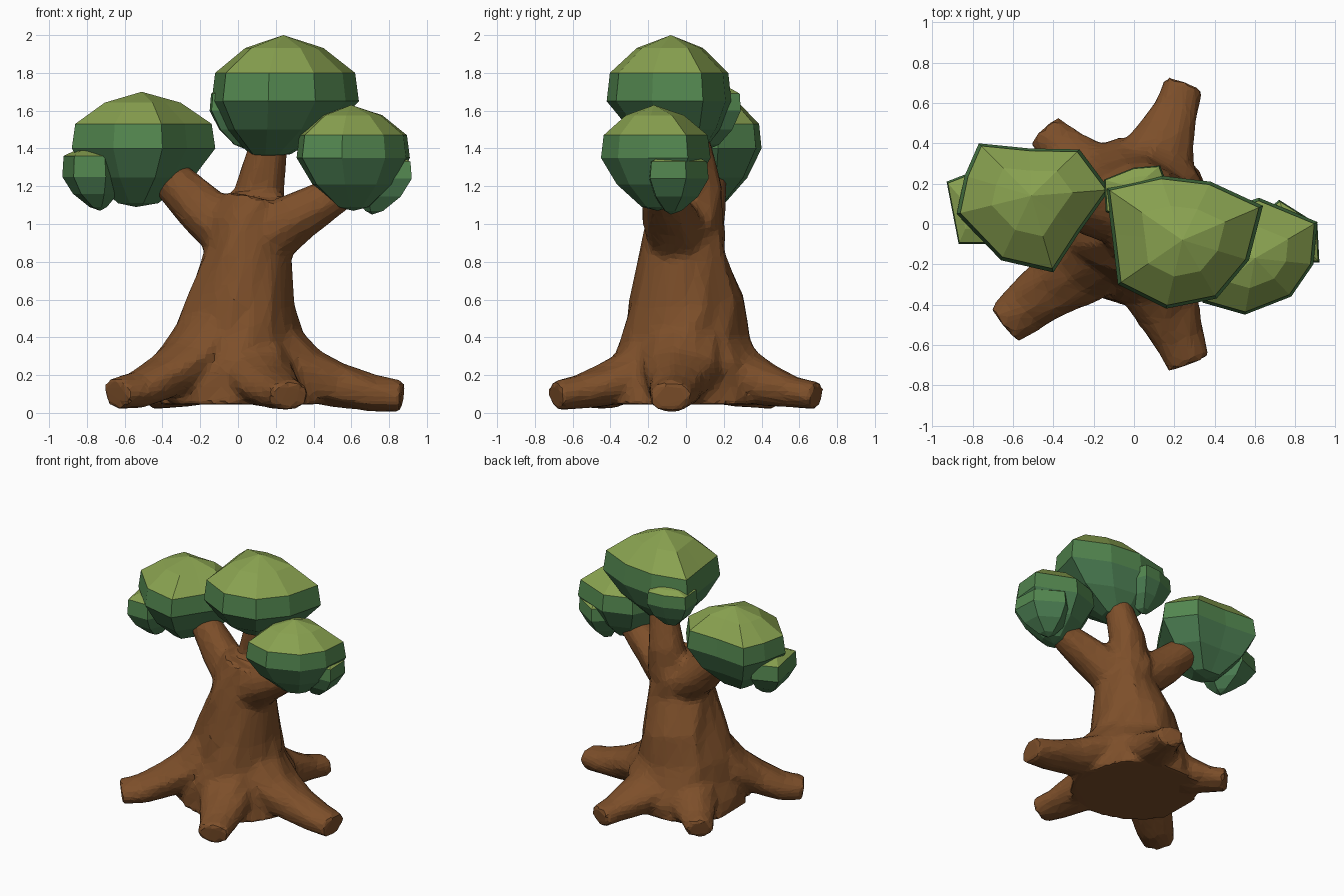
import bpy
import bmesh
import math
import random
from mathutils import Vector

random.seed(4)
cube = bpy.data.objects.get("Cube")
if cube:
    bpy.data.objects.remove(cube, do_unlink=True)


def material(name, rgb):
    mat = bpy.data.materials.new(name)
    mat.use_nodes = True
    color = (*rgb, 1)
    mat.diffuse_color = color
    mat.node_tree.nodes["Principled BSDF"].inputs["Base Color"].default_value = color
    return mat


bark = material("brown bark", (0.205, 0.078, 0.023))
leaf_top = material("light leaf green", (0.25, 0.36, 0.08))
leaf_band = material("mid leaf green", (0.086, 0.24, 0.078))
leaf_under = material("deep leaf green", (0.072, 0.21, 0.086))


def skin(bm, rings):
    """Join successive vertex rings with quads."""
    for low, high in zip(rings, rings[1:]):
        n = len(low)
        for i in range(n):
            j = (i + 1) % n
            bm.faces.new((low[i], low[j], high[j], high[i]))


def limb(bm, path, sides=12, width=1.0):
    """Closed, knobbly tube through (x, y, z, radius) points, widened sideways."""
    points = [Vector(p[:3]) for p in path]
    run = points[-1] - points[0]
    side = Vector((-run.y, run.x, 0)).normalized()
    rings = []
    for k, p in enumerate(points):
        tangent = points[min(k + 1, len(points) - 1)] - points[max(k - 1, 0)]
        turn = Vector((0, 0, 1)).rotation_difference(tangent)
        ring = []
        for i in range(sides):
            a = math.tau * i / sides
            r = path[k][3] * random.uniform(0.93, 1.07)
            offset = turn @ Vector((r * math.cos(a), r * math.sin(a), 0))
            offset += side * offset.dot(side) * (width - 1)
            ring.append(bm.verts.new(p + offset))
        rings.append(ring)
    skin(bm, rings)
    bm.faces.new(rings[0])
    bm.faces.new(rings[-1])


def root(bm, tip, radius, tip_z=0.09, lift=0.0):
    """Wide root sloping out of the trunk and flattening toward its tip."""
    x, y = tip
    steps = ((0.18, 0.40 + lift, 0.15), (0.40, 0.20 + lift, 0.15),
             (0.62, 0.145 + lift * 0.5, 0.115), (0.82, tip_z + 0.02, radius * 1.15),
             (1.0, tip_z, radius))
    limb(bm, [(x * f, y * f, z, r) for f, z, r in steps], width=1.38)


bm = bmesh.new()

# Flared trunk
limb(bm, [(0, 0, 0.045, 0.43), (0, 0, 0.15, 0.415), (0, 0, 0.27, 0.385),
          (0, 0, 0.40, 0.34), (0.025, 0, 0.60, 0.29), (0.055, -0.02, 0.85, 0.235),
          (0.07, -0.01, 1.0, 0.21), (0.1, 0, 1.13, 0.17)], 18)

# Five roots
root(bm, (0.87, -0.08), 0.083, 0.085)
root(bm, (0.25, 0.695), 0.072)
root(bm, (0.27, -0.69), 0.08)
root(bm, (-0.645, -0.495), 0.083, 0.10, 0.07)
root(bm, (-0.445, 0.465), 0.072)

# Three branches
limb(bm, [(0.0, 0.02, 0.92, 0.16), (-0.2, 0.07, 1.08, 0.137), (-0.41, 0.12, 1.29, 0.1)])
limb(bm, [(0.1, -0.03, 0.91, 0.18), (0.32, -0.09, 1.04, 0.14), (0.56, -0.14, 1.18, 0.095)])
limb(bm, [(0.1, 0.05, 1.0, 0.15), (0.12, 0.07, 1.2, 0.125), (0.17, 0.03, 1.46, 0.095)])

bmesh.ops.recalc_face_normals(bm, faces=bm.faces)
mesh = bpy.data.meshes.new("trunk")
bm.to_mesh(mesh)
bm.free()
trunk = bpy.data.objects.new("trunk_roots_and_branches", mesh)
bpy.context.collection.objects.link(trunk)

# Fuse the wood into one faceted skin
fuse = trunk.modifiers.new("fuse", "REMESH")
fuse.mode = "VOXEL"
fuse.voxel_size = 0.025
soften = trunk.modifiers.new("soften", "SMOOTH")
soften.iterations = 1
facet = trunk.modifiers.new("facet", "DECIMATE")
facet.ratio = 0.2
graph = bpy.context.evaluated_depsgraph_get()
fused = bpy.data.meshes.new_from_object(trunk.evaluated_get(graph))
trunk.modifiers.clear()
trunk.data = fused
fused.materials.clear()
fused.materials.append(bark)
fused.polygons.foreach_set("material_index", [0] * len(fused.polygons))
fused.polygons.foreach_set("use_smooth", [False] * len(fused.polygons))


def foliage(name, outline, apex, rim, belly, base):
    """Faceted crown: light domed cap, upright band, deeper green underside."""
    bm = bmesh.new()
    top, bottom = Vector(apex), Vector(base)
    mid_z = belly + (bottom.z - belly) * 0.5

    def ring(center, scale, z):
        return [bm.verts.new((center.x + (x - center.x) * scale,
                              center.y + (y - center.y) * scale, z)) for x, y in outline]

    rings = [ring(bottom, 0.28, bottom.z + 0.02), ring(bottom, 0.72, mid_z),
             ring(top, 1.0, belly), ring(top, 0.95, rim),
             ring(top, 0.53, rim + (top.z - rim) * 0.66)]
    skin(bm, rings)
    for ends, point in ((rings[0], bottom), (rings[-1], top)):
        tip = bm.verts.new(point)
        for i, v in enumerate(ends):
            bm.faces.new((v, ends[(i + 1) % len(ends)], tip))
    bmesh.ops.recalc_face_normals(bm, faces=bm.faces)
    for f in bm.faces:
        low = min(v.co.z for v in f.verts) + 0.001
        f.material_index = 0 if low > rim else 1 if low > belly else 2
    mesh = bpy.data.meshes.new(name)
    bm.to_mesh(mesh)
    bm.free()
    for mat in (leaf_top, leaf_band, leaf_under):
        mesh.materials.append(mat)
    bpy.context.collection.objects.link(bpy.data.objects.new(name, mesh))


# Main crowns
foliage("right_crown",
        [(-0.77, 0.40), (-0.52, 0.375), (-0.27, 0.37), (-0.12, 0.17), (-0.27, -0.04),
         (-0.40, -0.24), (-0.66, -0.18), (-0.88, 0.05), (-0.84, 0.24)],
        (-0.51, 0.14, 1.70), 1.53, 1.40, (-0.54, 0.13, 1.09))
foliage("middle_crown",
        [(-0.14, 0.18), (0.13, 0.24), (0.38, 0.21), (0.64, 0.09), (0.57, -0.18),
         (0.41, -0.37), (0.16, -0.42), (-0.08, -0.30), (-0.11, -0.05)],
        (0.24, -0.08, 2.0), 1.80, 1.65, (0.14, 0.02, 1.35))
foliage("left_crown",
        [(0.62, 0.13), (0.91, 0.01), (0.89, -0.2), (0.78, -0.36), (0.55, -0.45),
         (0.34, -0.39), (0.31, -0.15), (0.41, 0.06)],
        (0.60, -0.17, 1.63), 1.47, 1.35, (0.61, -0.15, 1.07))

# Small side tufts
foliage("right_tuft",
        [(-0.93, 0.21), (-0.87, -0.10), (-0.70, -0.10), (-0.60, 0.1), (-0.75, 0.28)],
        (-0.80, 0.06, 1.40), 1.36, 1.25, (-0.73, 0.06, 1.07))
foliage("middle_tuft",
        [(-0.15, 0.22), (0.0, 0.28), (0.13, 0.29), (0.2, 0.1), (0.0, 0.0), (-0.14, 0.06)],
        (0.0, 0.18, 1.73), 1.69, 1.6, (0.03, 0.13, 1.4))
foliage("left_tuft",
        [(0.92, -0.19), (0.91, 0.0), (0.72, 0.12), (0.58, 0.0), (0.68, -0.2)],
        (0.78, -0.05, 1.38), 1.33, 1.24, (0.71, -0.08, 1.05))
